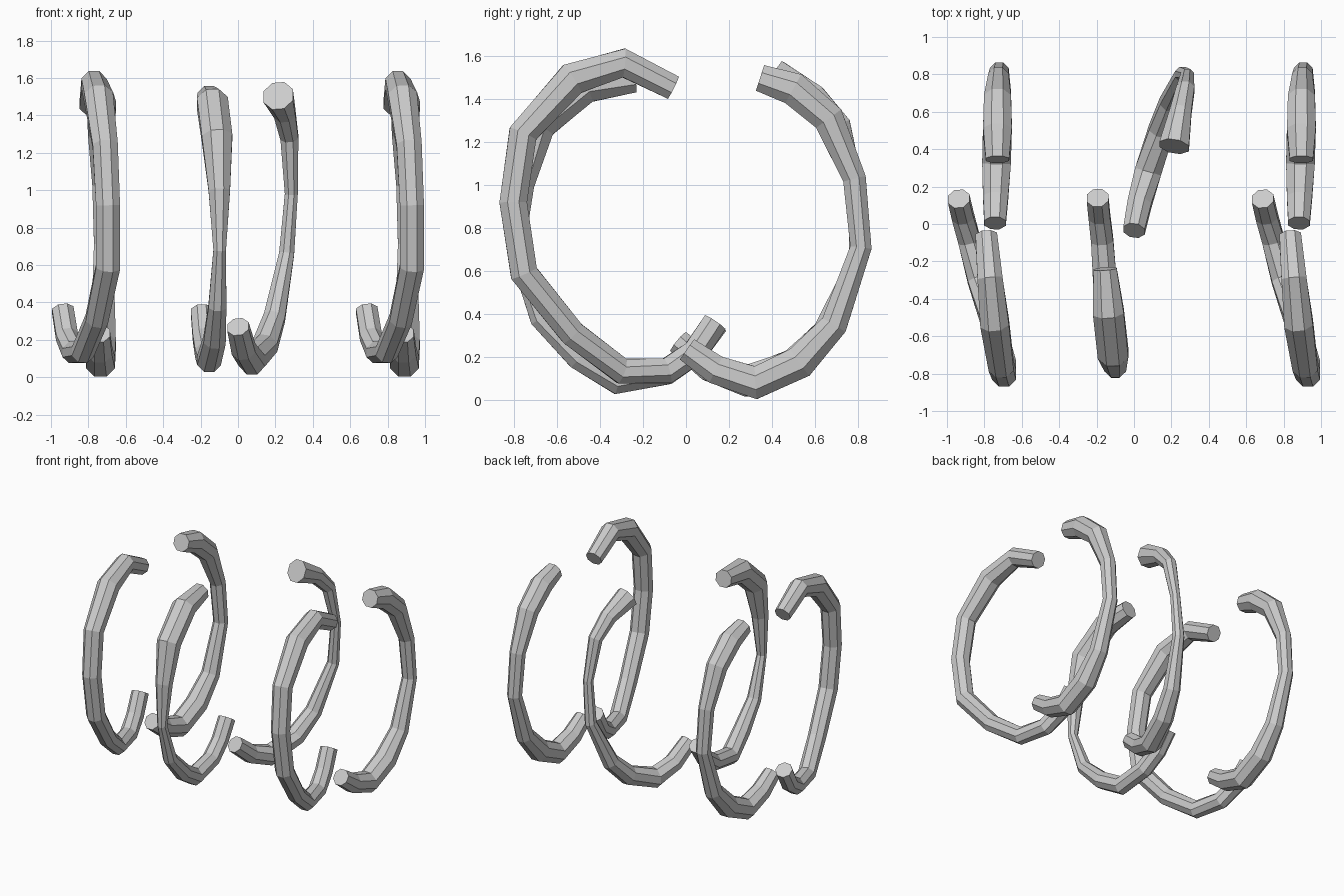
import bpy, bmesh, math
from mathutils import Vector

SIDES = 8
PITCH = 1.625  # spacing between the two matching rib pairs


def tube(name, rows):
    """Faceted tube through rows of (x, y, z, radius), with flat end caps."""
    pts = [Vector(r[:3]) for r in rows]
    bm = bmesh.new()
    rings = []
    for i, p in enumerate(pts):
        a = pts[max(i - 1, 0)]
        b = pts[min(i + 1, len(pts) - 1)]
        if 0 < i < len(pts) - 1:
            t = ((p - a).normalized() + (b - p).normalized()).normalized()
        else:
            t = (b - a).normalized()
        side = Vector((1, 0, 0))
        side = (side - t * side.dot(t)).normalized()
        up = t.cross(side)
        ring = []
        for k in range(SIDES):
            ang = 2 * math.pi * (k + 0.5) / SIDES
            ring.append(bm.verts.new(
                p + (side * math.cos(ang) + up * math.sin(ang)) * rows[i][3] * 1.04))
        rings.append(ring)
    for r0, r1 in zip(rings, rings[1:]):
        for k in range(SIDES):
            n = (k + 1) % SIDES
            bm.faces.new((r0[k], r0[n], r1[n], r1[k]))
    bm.faces.new(rings[0])
    bm.faces.new(rings[-1])
    bmesh.ops.recalc_face_normals(bm, faces=bm.faces)
    me = bpy.data.meshes.new(name)
    bm.to_mesh(me)
    bm.free()
    ob = bpy.data.objects.new(name, me)
    bpy.context.collection.objects.link(ob)
    return ob


def repeat(ob, name):
    other = bpy.data.objects.new(name, ob.data)
    other.location.x = PITCH
    bpy.context.collection.objects.link(other)


# Outer front ribs, sweeping sideways toward the lower tip
front = tube("front_rib_left", [
    (-0.79, -0.06, 1.455, .06), (-0.77, -0.29, 1.57, .07),
    (-0.745, -0.53, 1.495, .08), (-0.71, -0.76, 1.24, .07),
    (-0.695, -0.805, 0.92, .067), (-0.695, -0.755, 0.59, .067),
    (-0.755, -0.53, 0.31, .063), (-0.83, -0.30, 0.135, .062),
    (-0.88, -0.09, 0.135, .062), (-0.915, 0.04, 0.22, .061),
    (-0.937, 0.135, 0.36, .06)])
repeat(front, "front_rib_right")

# Outer back ribs, nearly planar
back = tube("back_rib_left", [
    (-0.73, 0.345, 1.50, .065), (-0.73, 0.50, 1.45, .08),
    (-0.73, 0.665, 1.31, .075), (-0.725, 0.785, 1.03, .056),
    (-0.72, 0.815, 0.71, .052), (-0.72, 0.69, 0.35, .065),
    (-0.73, 0.53, 0.175, .08), (-0.735, 0.325, 0.08, .08),
    (-0.74, 0.14, 0.14, .07), (-0.743, 0.005, 0.235, .06)])
repeat(back, "back_rib_right")

# Middle front rib, thin at half height
tube("front_rib_middle", [
    (-0.155, -0.24, 1.495, .065), (-0.137, -0.47, 1.465, .086),
    (-0.112, -0.69, 1.28, .085), (-0.10, -0.765, 1.0, .06),
    (-0.098, -0.79, 0.68, .035), (-0.11, -0.68, 0.38, .05),
    (-0.125, -0.50, 0.20, .062), (-0.155, -0.32, 0.09, .066),
    (-0.17, -0.09, 0.13, .062), (-0.185, 0.04, 0.22, .06),
    (-0.195, 0.14, 0.355, .06)])

# Middle back rib, slanted with a flared upper end
tube("back_rib_middle", [
    (0.215, 0.415, 1.505, .083), (0.25, 0.60, 1.41, .06),
    (0.275, 0.72, 1.28, .05), (0.285, 0.795, 0.98, .036),
    (0.26, 0.80, 0.66, .042), (0.195, 0.65, 0.32, .06),
    (0.145, 0.50, 0.17, .07), (0.075, 0.28, 0.088, .075),
    (0.03, 0.11, 0.15, .067), (0.0, -0.035, 0.27, .06)])
